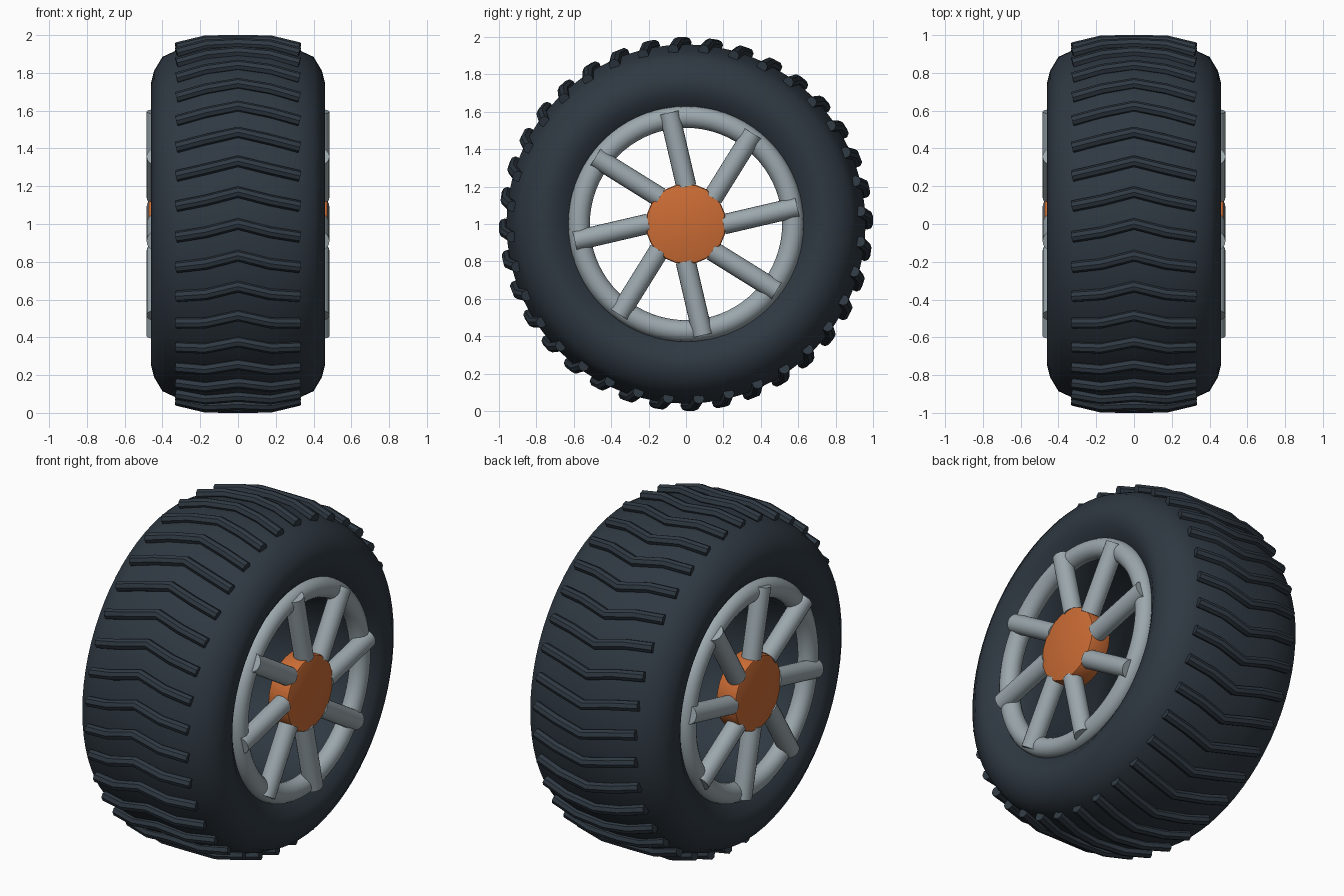
import bpy, bmesh, math
from mathutils import Vector

if "Cube" in bpy.data.objects:
    bpy.data.objects.remove(bpy.data.objects["Cube"])

CZ = 1.0  # axle height


def material(name, rgb):
    m = bpy.data.materials.new(name)
    m.diffuse_color = (*rgb, 1)
    m.use_nodes = True
    m.node_tree.nodes["Principled BSDF"].inputs["Base Color"].default_value = m.diffuse_color
    return m


RUBBER = material("dark_rubber", (0.028, 0.040, 0.054))
METAL = material("grey_metal", (0.33, 0.39, 0.42))
ORANGE = material("orange_paint", (0.60, 0.15, 0.035))


def finish(name, bm, mat, angle=40):
    bmesh.ops.remove_doubles(bm, verts=bm.verts, dist=1e-5)
    bmesh.ops.recalc_face_normals(bm, faces=bm.faces)
    me = bpy.data.meshes.new(name)
    bm.to_mesh(me)
    bm.free()
    me.materials.append(mat)
    ob = bpy.data.objects.new(name, me)
    bpy.context.collection.objects.link(ob)
    bpy.ops.object.select_all(action='DESELECT')
    ob.select_set(True)
    bpy.context.view_layer.objects.active = ob
    bpy.ops.object.shade_smooth_by_angle(angle=math.radians(angle))
    return ob


def lathe(name, profile, mat, seg=72, angle=40):
    """Spin a closed (x, radius) profile about the axle."""
    bm = bmesh.new()
    rings = []
    for i in range(seg):
        a = 2 * math.pi * i / seg
        rings.append([bm.verts.new((x, r * math.cos(a), CZ + r * math.sin(a)))
                      for x, r in profile])
    n = len(profile)
    for i in range(seg):
        p, q = rings[i], rings[(i + 1) % seg]
        for j in range(n):
            k = (j + 1) % n
            bm.faces.new((p[j], p[k], q[k], q[j]))
    return finish(name, bm, mat, angle)


def wheel_point(x, r, a):
    """Angle starts at the front (-y) and climbs over the top."""
    return (x, -r * math.cos(a), CZ + r * math.sin(a))


# Tyre body
half = [(0.17, 0.96), (0.32, 0.922), (0.40, 0.885), (0.445, 0.81), (0.46, 0.75),
        (0.445, 0.69), (0.40, 0.625), (0.34, 0.565), (0.17, 0.545)]
lathe("tyre", half + [(-x, r) for x, r in reversed(half)], RUBBER, angle=60)

# Chevron tread lugs, one bent round bar each
cu = bpy.data.curves.new("tread_lugs", 'CURVE')
cu.dimensions = '3D'
cu.bevel_depth = 0.03
cu.bevel_resolution = 2
cu.use_fill_caps = True
path = [(-0.325, 0.934, -4.2), (-0.17, 0.97, -2.6), (0, 0.97, 0),
        (0.17, 0.97, -2.6), (0.325, 0.934, -4.2)]
for i in range(36):
    sp = cu.splines.new('POLY')
    sp.points.add(len(path) - 1)
    for pt, (x, r, a) in zip(sp.points, path):
        pt.co = (*wheel_point(x, r, math.radians(a + 10 * i)), 1)
cu.materials.append(RUBBER)
lugs = bpy.data.objects.new("tread_lugs", cu)
bpy.context.collection.objects.link(lugs)
bpy.ops.object.select_all(action='DESELECT')
lugs.select_set(True)
bpy.context.view_layer.objects.active = lugs
bpy.ops.object.convert(target='MESH')
bpy.ops.object.shade_smooth_by_angle(angle=math.radians(40))

for side, s in (("right", 1), ("left", -1)):
    # Rim ring
    ring = [(s * (0.40 + 0.056 * math.cos(t)), 0.572 + 0.058 * math.sin(t))
            for t in (2 * math.pi * k / 16 for k in range(16))]
    lathe(side + "_rim", ring, METAL)

    # Hub cap with a bevelled edge
    bm = bmesh.new()
    bmesh.ops.create_cone(bm, cap_ends=True, segments=24, radius1=0.215,
                          radius2=0.215, depth=0.13)
    edges = [e for e in bm.edges if len([f for f in e.link_faces if len(f.verts) > 4])]
    bmesh.ops.bevel(bm, geom=edges, offset=0.012, segments=2, affect='EDGES', profile=0.5)
    for v in bm.verts:
        v.co = Vector((s * 0.41 + v.co.z, v.co.x, CZ + v.co.y))
    finish(side + "_hub", bm, ORANGE)

    # Eight slanted round spokes
    bm = bmesh.new()
    for k in range(8):
        t = math.radians(45 * k)
        c, n = math.cos(t), math.sin(t)

        def turn(y, z):
            return Vector((s * 0.43, y * c - z * n, CZ + y * n + z * c))
        a, b = turn(0.002, 0.20), turn(-0.09, 0.595)
        d = b - a
        res = bmesh.ops.create_cone(bm, cap_ends=True, segments=20, radius1=0.054,
                                    radius2=0.054, depth=d.length)
        rot = d.to_track_quat('Z', 'Y')
        for v in res['verts']:
            v.co = rot @ v.co + (a + b) / 2
    finish(side + "_spokes", bm, METAL)
